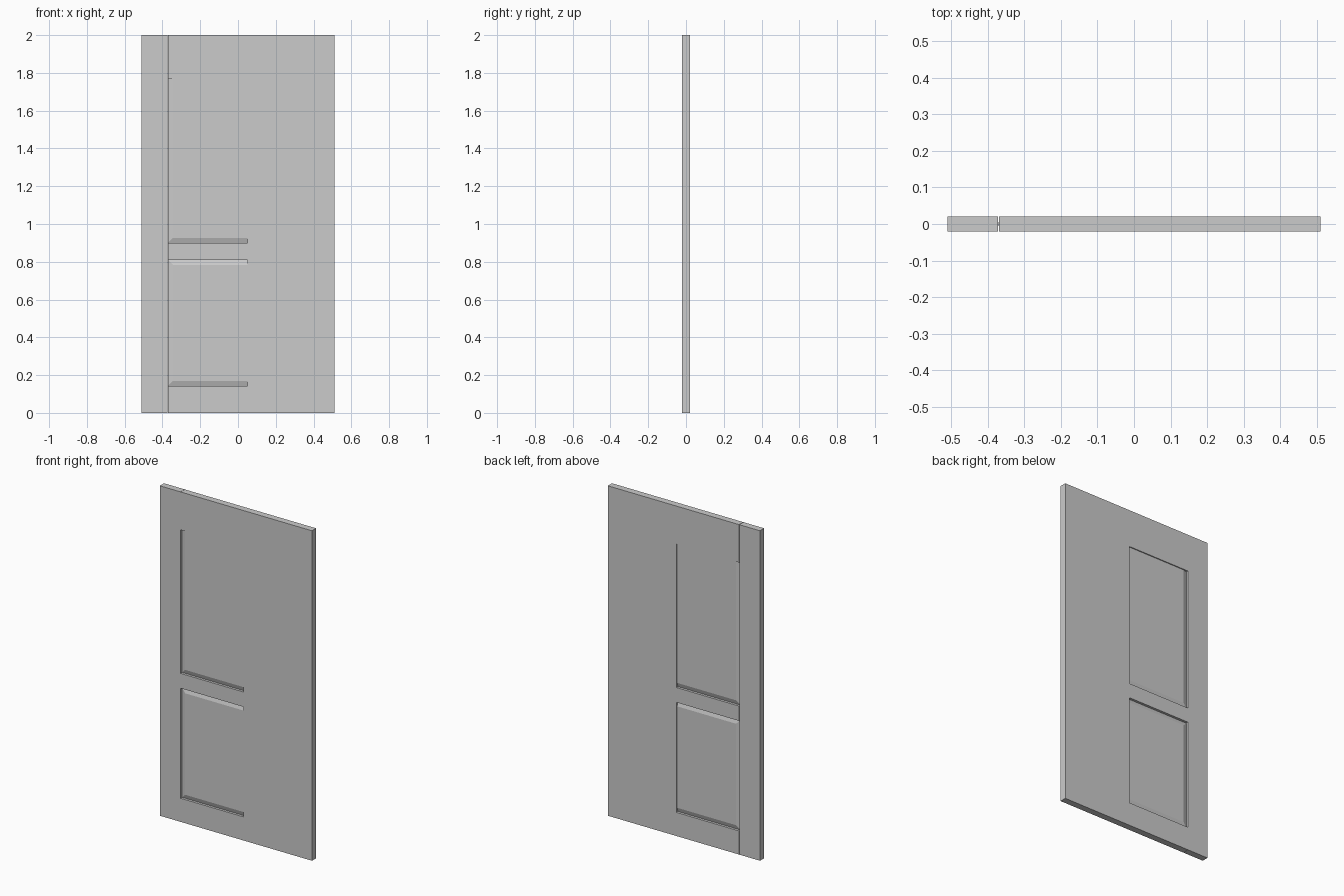
import bpy, bmesh

if "Cube" in bpy.data.objects:
    bpy.data.objects.remove(bpy.data.objects["Cube"])

T = 0.02            # half thickness of the door
FIELD, EDGE = 0.014, 0.005   # half thickness of panel field and panel rim
BEVEL = 0.026


def new_object(name, bm):
    bmesh.ops.recalc_face_normals(bm, faces=bm.faces)
    mesh = bpy.data.meshes.new(name)
    bm.to_mesh(mesh)
    bm.free()
    obj = bpy.data.objects.new(name, mesh)
    bpy.context.collection.objects.link(obj)
    return obj


def slab(name, outline):
    """Extrude an x/z outline through the door thickness."""
    bm = bmesh.new()
    face = bm.faces.new([bm.verts.new((x, -T, z)) for x, z in outline])
    ext = bmesh.ops.extrude_face_region(bm, geom=[face])
    verts = [g for g in ext["geom"] if isinstance(g, bmesh.types.BMVert)]
    bmesh.ops.translate(bm, verts=verts, vec=(0, 2 * T, 0))
    return new_object(name, bm)


def raised_panel(name, x0, x1, z0, z1):
    """Panel with a thin rim bevelled up to a thicker field on both sides."""
    bm = bmesh.new()
    rings = []
    for y, i in ((-FIELD, BEVEL), (-EDGE, 0), (EDGE, 0), (FIELD, BEVEL)):
        pts = [(x0 + i, z0 + i), (x1 - i, z0 + i), (x1 - i, z1 - i), (x0 + i, z1 - i)]
        rings.append([bm.verts.new((x, y, z)) for x, z in pts])
    for a, b in zip(rings, rings[1:]):
        for k in range(4):
            n = (k + 1) % 4
            bm.faces.new((a[k], a[n], b[n], b[k]))
    bm.faces.new(rings[0])
    bm.faces.new(rings[-1])
    return new_object(name, bm)


# Narrow stile, separated from the rest by a hairline seam
slab("narrow_stile", [(-0.51, 0), (-0.372, 0), (-0.372, 2), (-0.51, 2)])

# Wide stile with the three rails as one comb-shaped piece
L, R = -0.370, 0.05
slab("rails_and_wide_stile", [
    (L, 0), (0.51, 0), (0.51, 2), (L, 2),
    (L, 1.77), (R, 1.77), (R, 0.90), (L, 0.90),
    (L, 0.81), (R, 0.81), (R, 0.143), (L, 0.143)])

# Panels: the far edges run into the frame
raised_panel("lower_panel", -0.371, 0.09, 0.143, 0.81)
raised_panel("upper_panel", -0.371, 0.09, 0.90, 1.81)
